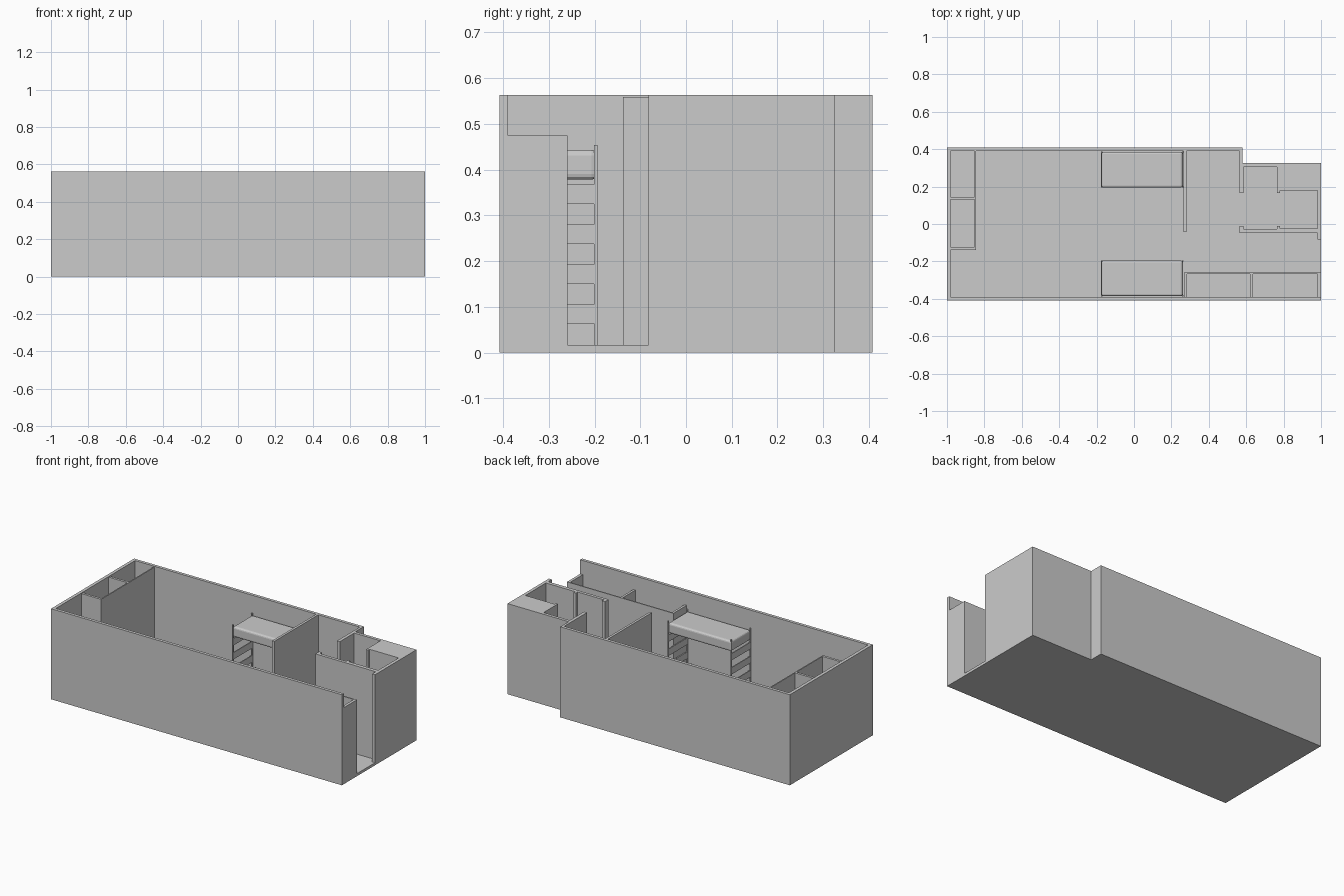
import bpy, bmesh

if "Cube" in bpy.data.objects:
    bpy.data.objects.remove(bpy.data.objects["Cube"])

FLOOR, TOP = 0.016, 0.563


def prism(name, pts, z0, z1):
    """Extrude a plan outline from z0 to z1."""
    bm = bmesh.new()
    face = bm.faces.new([bm.verts.new((x, y, z0)) for x, y in pts])
    res = bmesh.ops.extrude_face_region(bm, geom=[face])
    verts = [v for v in res["geom"] if isinstance(v, bmesh.types.BMVert)]
    bmesh.ops.translate(bm, verts=verts, vec=(0, 0, z1 - z0))
    bmesh.ops.recalc_face_normals(bm, faces=bm.faces[:])
    me = bpy.data.meshes.new(name)
    bm.to_mesh(me)
    bm.free()
    ob = bpy.data.objects.new(name, me)
    bpy.context.collection.objects.link(ob)
    return ob


def box(name, x0, x1, y0, y1, z0, z1):
    return prism(name, [(x0, y0), (x1, y0), (x1, y1), (x0, y1)], z0, z1)


# Outer shell with floor, before hollowing
shell = prism("room_shell", [(-1, -.408), (1, -.408), (1, .325), (.58, .325),
                             (.58, .408), (-1, .408)], 0, TOP)

# Free space of the rooms: main room, corridor and washroom in one outline
space = prism("room_space_cutter", [
    (-.98, -.389), (1.1, -.389), (1.1, -.082), (.98, -.082), (.98, -.047),
    (.565, -.047), (.565, -.01), (.585, -.01), (.585, -.028), (.765, -.028),
    (.765, -.01), (.78, -.01), (.78, -.024), (.98, -.024), (.98, .178),
    (.78, .178), (.78, .165), (.765, .165), (.765, .306), (.585, .306),
    (.585, .165), (.565, .165), (.565, .389), (.28, .389), (.28, -.043),
    (.265, -.043), (.265, .389), (-.98, .389)], FLOOR, TOP + .1)
space.hide_render = True
space.hide_set(True)
cut = shell.modifiers.new("hollow", "BOOLEAN")
cut.operation, cut.solver, cut.object = "DIFFERENCE", "EXACT", space

# Full-height closets along the left wall
prism("left_closets", [
    (-.98, -.138), (-.845, -.138), (-.845, .389), (-.852, .389), (-.852, .145),
    (-.98, .145), (-.98, .13), (-.852, .13), (-.852, -.123), (-.98, -.123)],
    FLOOR, TOP - .004)

# Lower closets along the corridor
prism("corridor_closets", [
    (.268, -.389), (.268, -.259), (1, -.259), (1, -.389), (.982, -.389),
    (.982, -.266), (.636, -.266), (.636, -.389), (.621, -.389), (.621, -.266),
    (.283, -.266), (.283, -.389)], FLOOR, .475)

# Raised beds on slatted ends, one on each long wall
X0, X1, Y0, Y1 = -.177, .264, .194, .387
for side, s in (("front", -1), ("back", 1)):
    def bed_part(name, x0, x1, y0, y1, z0, z1):
        a, b = sorted((s * y0, s * y1))
        return box(f"{side}_bed_{name}", x0, x1, a, b, z0, z1)

    mattress = bed_part("mattress", X0 + .003, X1 - .003, Y0 + .001, Y1 - .001, .378, .443)
    bev = mattress.modifiers.new("soft_edge", "BEVEL")
    bev.width, bev.segments = .012, 3
    for end, xa in (("left", X0), ("right", X1 - .008)):
        for row, ya in (("inner", Y0), ("wall", Y1 - .007)):
            bed_part(f"{end}_{row}_post", xa, xa + .008, ya, ya + .007, FLOOR, .454)
        for i in range(4):
            z = .063 + i * .0873
            bed_part(f"{end}_slat_{i + 1}", xa + .001, xa + .007,
                     Y0 + .007, Y1 - .007, z, z + .042)
